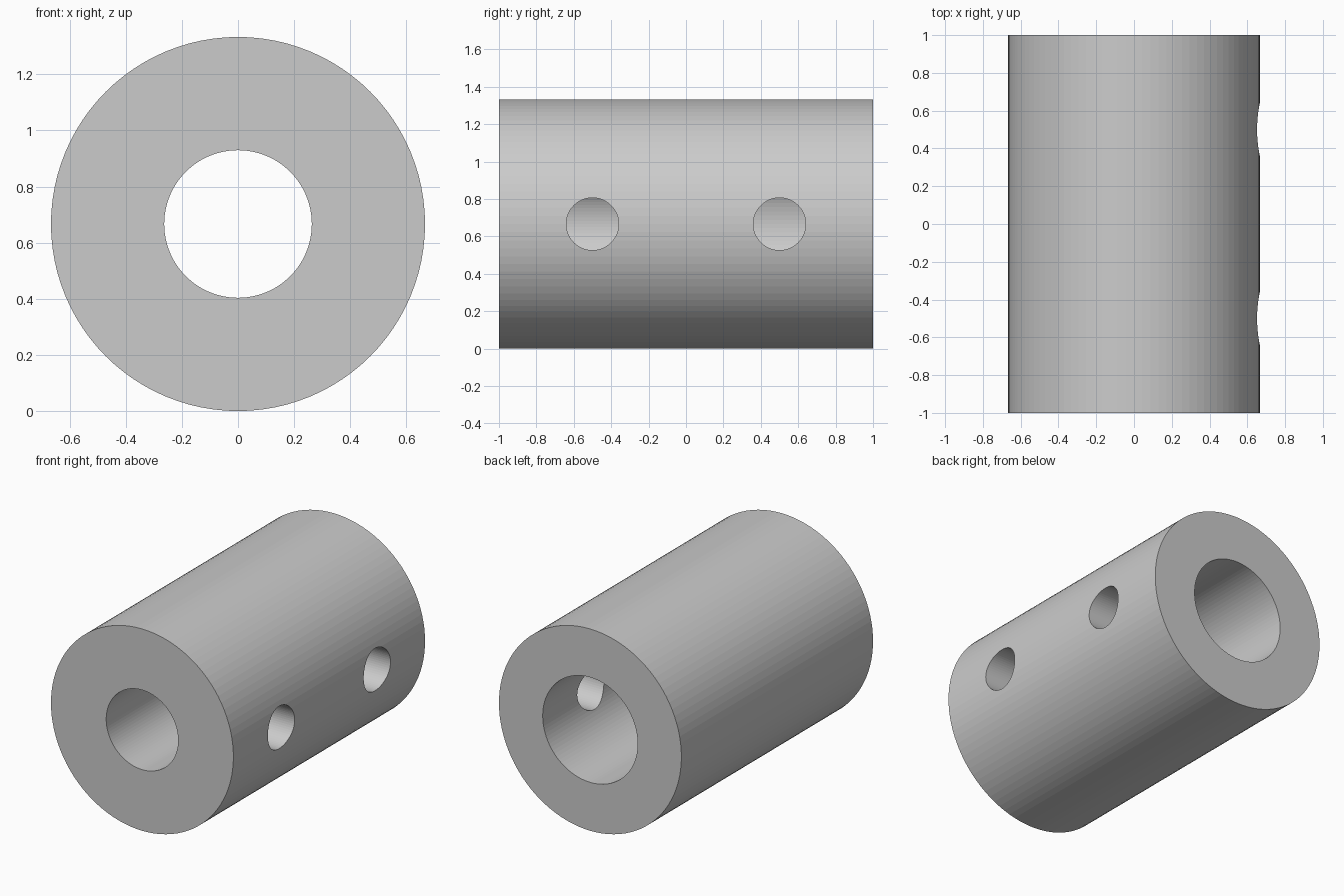
import bpy, bmesh, math
from mathutils import Matrix, Vector

if "Cube" in bpy.data.objects:
    bpy.data.objects.remove(bpy.data.objects["Cube"])

R, CZ, SEG = 0.6665, 0.6665, 96
FRONT_BORE, BACK_BORE, SCREW_R = 0.263, 0.347, 0.14

# Sleeve: closed half-section (radius, y) with a stepped bore, revolved about y
section = [(R, -1), (R, 1), (BACK_BORE, 1), (BACK_BORE, 0),
           (FRONT_BORE, 0), (FRONT_BORE, -1)]
bm = bmesh.new()
rings = []
for i in range(SEG):
    turn = Matrix.Rotation(2 * math.pi * i / SEG, 3, 'Y')
    rings.append([bm.verts.new(turn @ Vector((r, y, 0)) + Vector((0, 0, CZ)))
                  for r, y in section])
n = len(section)
for i in range(SEG):
    a, b = rings[i], rings[(i + 1) % SEG]
    for j in range(n):
        k = (j + 1) % n
        bm.faces.new((a[j], a[k], b[k], b[j]))
bmesh.ops.recalc_face_normals(bm, faces=bm.faces)
mesh = bpy.data.meshes.new("coupling_sleeve")
bm.to_mesh(mesh)
bm.free()
sleeve = bpy.data.objects.new("coupling_sleeve", mesh)
bpy.context.collection.objects.link(sleeve)

# Two set-screw holes through the right wall only
for name, y in (("front_screw_cutter", -0.5), ("back_screw_cutter", 0.5)):
    bpy.ops.mesh.primitive_cylinder_add(vertices=64, radius=SCREW_R, depth=0.8,
                                        location=(0.5, y, CZ),
                                        rotation=(0, math.pi / 2, 0))
    cutter = bpy.context.object
    cutter.name = name
    cutter.hide_render = True
    cutter.hide_set(True)
    cut = sleeve.modifiers.new(name, 'BOOLEAN')
    cut.operation = 'DIFFERENCE'
    cut.solver = 'EXACT'
    cut.object = cutter
